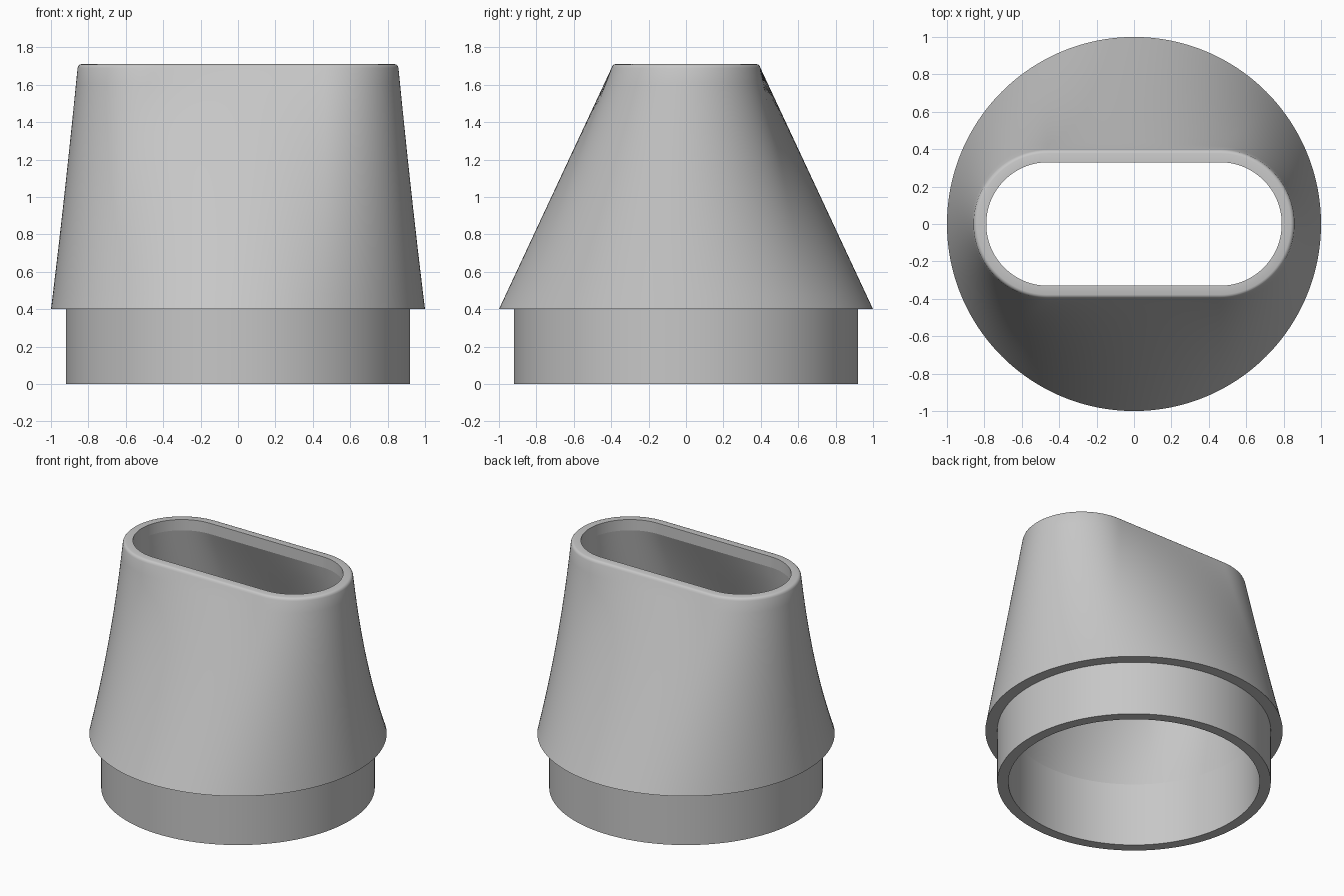
import bpy
import bmesh
import math

cube = bpy.data.objects.get("Cube")
if cube:
    bpy.data.objects.remove(cube, do_unlink=True)

SIDES = 192
STRAIGHT = 0.46             # half length of the slot's straight sides
SLOT_R = 0.398              # outer radius of the slot's rounded ends
TWIST = math.radians(-10)   # offset between the round and slotted outlines

grey = bpy.data.materials.new("plain_grey")
grey.use_nodes = True
colour = (0.57, 0.57, 0.57, 1)
grey.diffuse_color = colour
grey.node_tree.nodes["Principled BSDF"].inputs["Base Color"].default_value = colour


def circle(r, z):
    return [(r * math.cos(a), r * math.sin(a), z)
            for a in (2 * math.pi * i / SIDES for i in range(SIDES))]


def slot(r, z):
    """Rounded slot outline, spaced evenly along its length."""
    arc = math.pi * SLOT_R
    half = arc + 2 * STRAIGHT
    points = []
    for i in range(SIDES):
        t = (2 * math.pi * i / SIDES - TWIST) / math.pi * half + arc / 2
        side = 1 if math.floor(t / half) % 2 == 0 else -1
        t %= half
        if t < arc:
            n = t / SLOT_R - math.pi / 2
            x, y = STRAIGHT + r * math.cos(n), r * math.sin(n)
        else:
            x, y = STRAIGHT - (t - arc), r
        points.append((side * x, side * y, z))
    return points


def loft(start, end, steps=16):
    return [[tuple(p + (q - p) * k / steps for p, q in zip(a, b))
             for a, b in zip(start, end)] for k in range(steps + 1)]


# Outer pipe and flared skirt up to the slot
rings = [circle(0.92, 0), circle(0.92, 0.4)]
rings += loft(circle(1, 0.4), slot(SLOT_R, 1.69))
# Rounded top rim and straight lip
rings += [slot(r, z) for r, z in
          ((0.394, 1.70), (0.387, 1.707), (0.378, 1.71), (0.33, 1.71), (0.33, 1.63))]
lip_end = len(rings) - 1
# Inner wall back down to the round opening
rings += loft(slot(0.33, 1.63), circle(0.845, 0.47))[1:]
wall_end = len(rings) - 1
rings.append(circle(0.845, 0))

bm = bmesh.new()
loops = [[bm.verts.new(p) for p in ring] for ring in rings]
for lower, upper in zip(loops, loops[1:] + loops[:1]):
    for i in range(SIDES):
        j = (i + 1) % SIDES
        bm.faces.new((lower[i], lower[j], upper[j], upper[i]))
bmesh.ops.recalc_face_normals(bm, faces=bm.faces)

# Crisp creases where the inner wall meets the lip and the socket
for loop in (loops[lip_end], loops[wall_end]):
    for i in range(SIDES):
        bm.edges.get((loop[i], loop[(i + 1) % SIDES])).smooth = False

mesh = bpy.data.meshes.new("nozzle_adapter")
bm.to_mesh(mesh)
bm.free()
mesh.materials.append(grey)
nozzle = bpy.data.objects.new("nozzle_adapter", mesh)
bpy.context.collection.objects.link(nozzle)

bpy.ops.object.select_all(action="DESELECT")
nozzle.select_set(True)
bpy.context.view_layer.objects.active = nozzle
bpy.ops.object.shade_smooth_by_angle(angle=math.radians(35), keep_sharp_edges=True)
